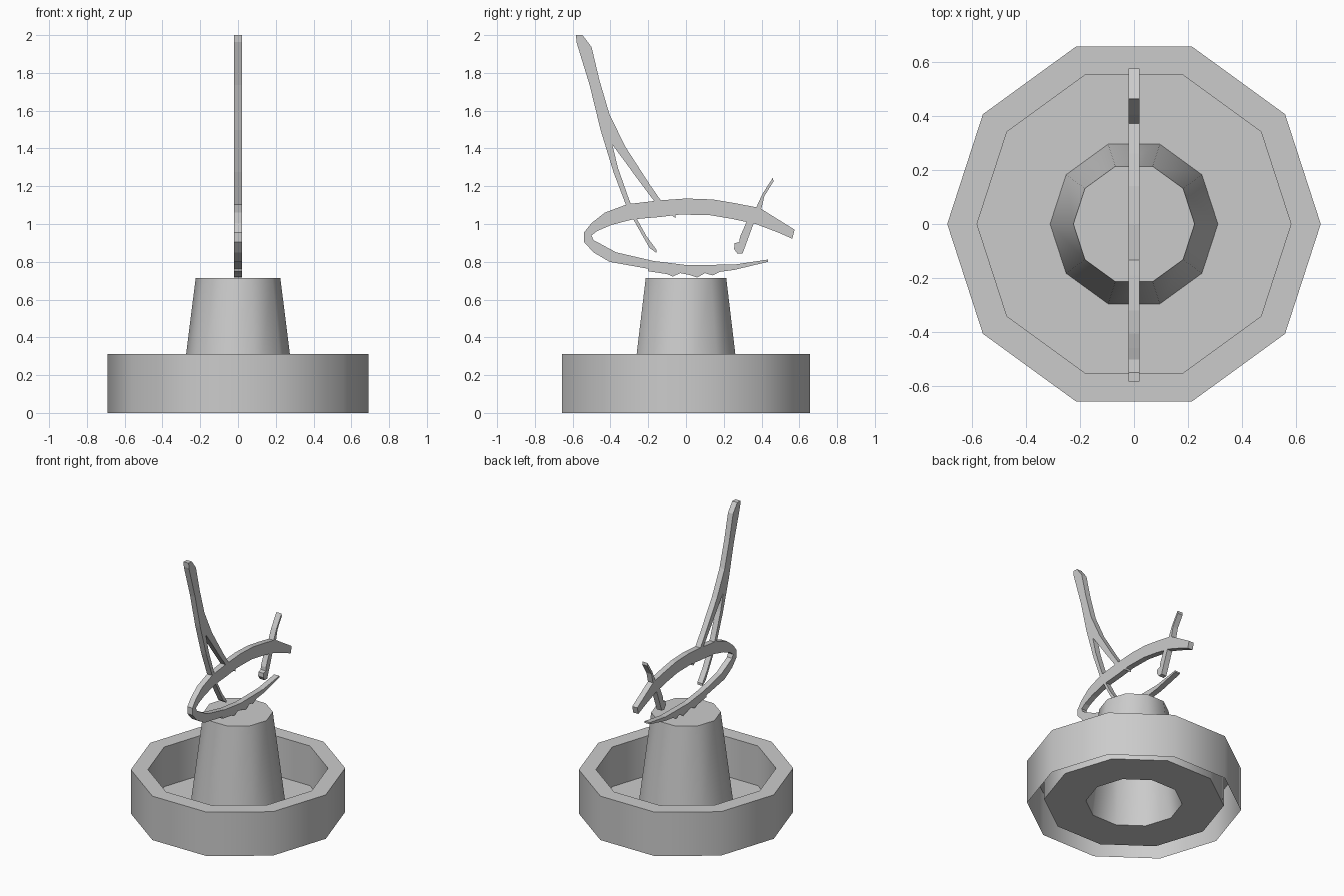
import bpy, bmesh, math


def make_object(name, bm):
    bmesh.ops.recalc_face_normals(bm, faces=bm.faces)
    mesh = bpy.data.meshes.new(name)
    bm.to_mesh(mesh)
    bm.free()
    obj = bpy.data.objects.new(name, mesh)
    bpy.context.collection.objects.link(obj)
    return obj


def lathe(name, profile, sides):
    """Revolve (radius, z) points; a final cap closes the last ring."""
    bm = bmesh.new()
    rings = []
    for r, z in profile:
        rings.append([bm.verts.new((r * math.cos(2 * math.pi * i / sides),
                                    r * math.sin(2 * math.pi * i / sides), z))
                      for i in range(sides)])
    for a, b in zip(rings, rings[1:]):
        for i in range(sides):
            j = (i + 1) % sides
            bm.faces.new((a[i], a[j], b[j], b[i]))
    bm.faces.new(rings[-1])
    return make_object(name, bm)


def plate(name, outline, half=0.02):
    """Extrude a (y, z) outline along x."""
    bm = bmesh.new()
    face = bm.faces.new([bm.verts.new((-half, y, z)) for y, z in outline])
    new = bmesh.ops.extrude_face_region(bm, geom=[face], use_keep_orig=True)["geom"]
    bmesh.ops.translate(bm, vec=(2 * half, 0, 0),
                        verts=[v for v in new if isinstance(v, bmesh.types.BMVert)])
    return make_object(name, bm)


# Basin wall, rim, floor and tapered pedestal: one shell, open underneath
base = lathe("basin_and_pedestal", [
    (0.69, 0), (0.69, 0.312), (0.58, 0.312), (0.58, 0.03),
    (0.31, 0.03), (0.224, 0.715)], 10)
bpy.context.view_layer.objects.active = base
base.select_set(True)
bpy.ops.object.shade_smooth_by_angle(angle=math.radians(40))

# Open oval loop with a ragged underside
plate("oval_loop", [
    (.575, .97), (.39, 1.085), (.26, 1.11), (.14, 1.13), (0, 1.135), (-.14, 1.125),
    (-.31, 1.105), (-.43, 1.06), (-.5, 1.005), (-.54, .955), (-.54, .905), (-.49, .85),
    (-.405, .80), (-.2, .763), (-.2, .75), (-.1, .735), (-.07, .722), (-.03, .74),
    (.02, .73), (.06, .717), (.1, .74), (.14, .728), (.18, .747), (.255, .757),
    (.435, .80), (.435, .812), (.255, .785), (0, .783), (-.17, .804), (-.37, .85),
    (-.49, .915), (-.5, .94), (-.47, .963), (-.395, .995), (-.28, 1.025), (-.14, 1.037),
    (-.03, 1.05), (.125, 1.047), (.245, 1.027), (.37, 1.0), (.495, .952), (.563, .922)])

# Tall curved stem that forks into two roots
plate("forked_stem", [
    (-.582, 2.0), (-.548, 2.0), (-.5, 1.937), (-.458, 1.76), (-.405, 1.58), (-.32, 1.407),
    (-.19, 1.206), (-.13, 1.12), (-.055, 1.055), (-.055, 1.03), (-.167, 1.12),
    (-.26, 1.243), (-.325, 1.333), (-.39, 1.42), (-.36, 1.296), (-.304, 1.137),
    (-.26, 1.027), (-.21, .937), (-.156, .863), (-.156, .847), (-.193, .873),
    (-.235, .947), (-.28, 1.027), (-.32, 1.106), (-.384, 1.275), (-.452, 1.497),
    (-.51, 1.735), (-.58, 1.963)])

# Short stroke crossing the end of the loop
plate("cross_stroke", [
    (.46, 1.245), (.463, 1.225), (.415, 1.148), (.4, 1.085), (.357, 1.0), (.3, .845),
    (.272, .843), (.255, .868), (.257, .898), (.283, .905), (.285, .93), (.32, 1.01),
    (.373, 1.09), (.405, 1.16)])
